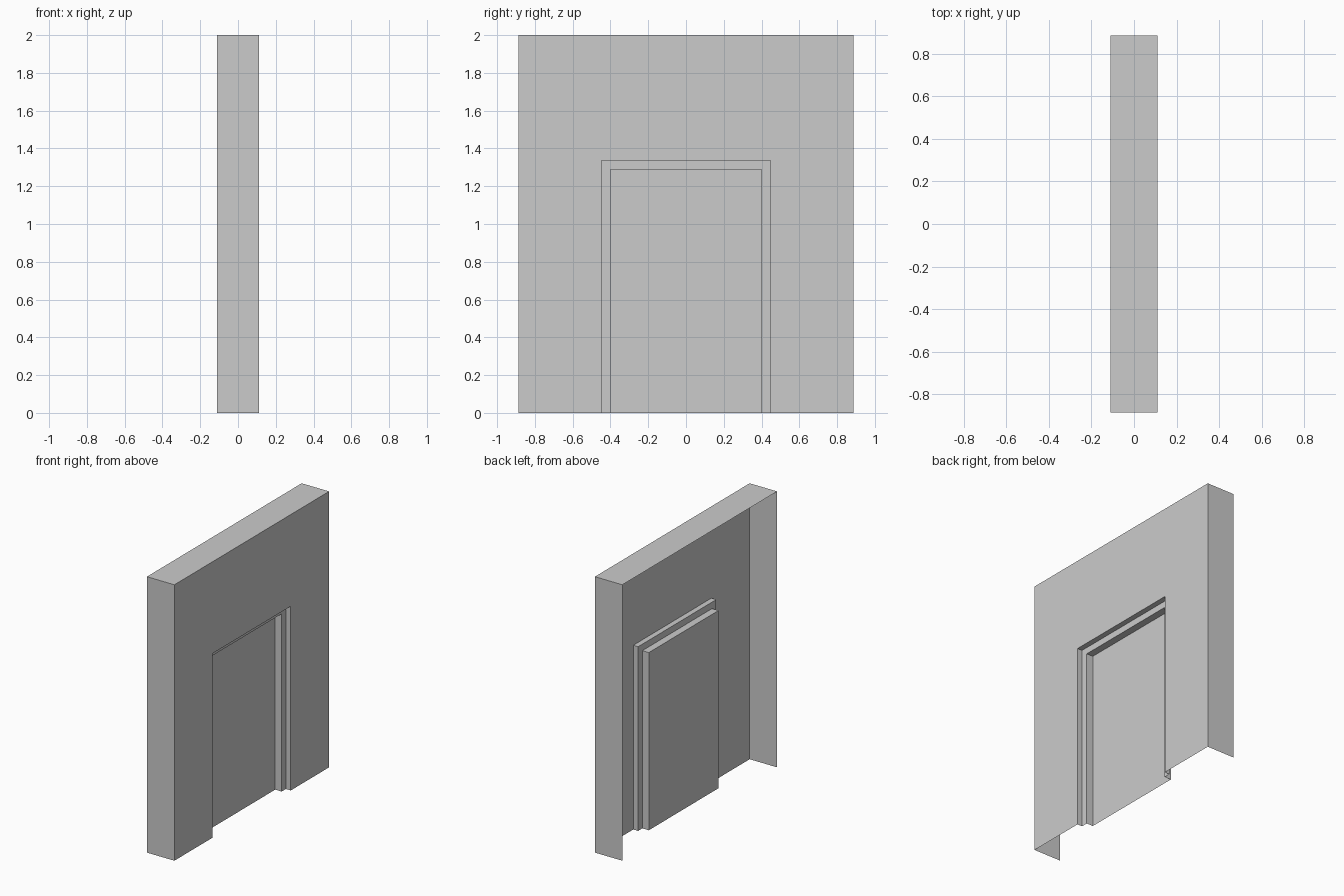
import bpy
import bmesh

if "Cube" in bpy.data.objects:
    bpy.data.objects.remove(bpy.data.objects["Cube"])


def arch(half_width, height, x):
    """Open-bottomed rectangular outline in the YZ plane."""
    w = half_width
    return [(x, -w, 0), (x, -w, height), (x, w, height), (x, w, 0)]


def stepped_shell(name, outlines, cap=False):
    """Join successive outlines with quads, optionally closing the last one."""
    bm = bmesh.new()
    rings = [[bm.verts.new(p) for p in arch(*o)] for o in outlines]
    for a, b in zip(rings, rings[1:]):
        for i in range(3):
            bm.faces.new((a[i], b[i], b[i + 1], a[i + 1]))
    if cap:
        bm.faces.new(reversed(rings[-1]))
    mesh = bpy.data.meshes.new(name)
    bm.to_mesh(mesh)
    bm.free()
    obj = bpy.data.objects.new(name, mesh)
    bpy.context.collection.objects.link(obj)
    return obj


HALF = 0.11
STEP_X = 0.071
DOOR_X = 0.019
OPENING = (0.447, 1.335)
DOOR = (0.399, 1.288)

# Wall: sides, top and front face around the opening; back and base are open
stepped_shell("wall", [(0.886, 2.0, -HALF), (0.886, 2.0, HALF), (*OPENING, HALF)])

# Door frame: outer reveal and the narrow stepped face
stepped_shell("door_frame", [(*OPENING, HALF), (*OPENING, STEP_X), (*DOOR, STEP_X)])

# Door: inner reveal closed by the flat recessed panel
stepped_shell("door_panel", [(*DOOR, STEP_X), (*DOOR, DOOR_X)], cap=True)
